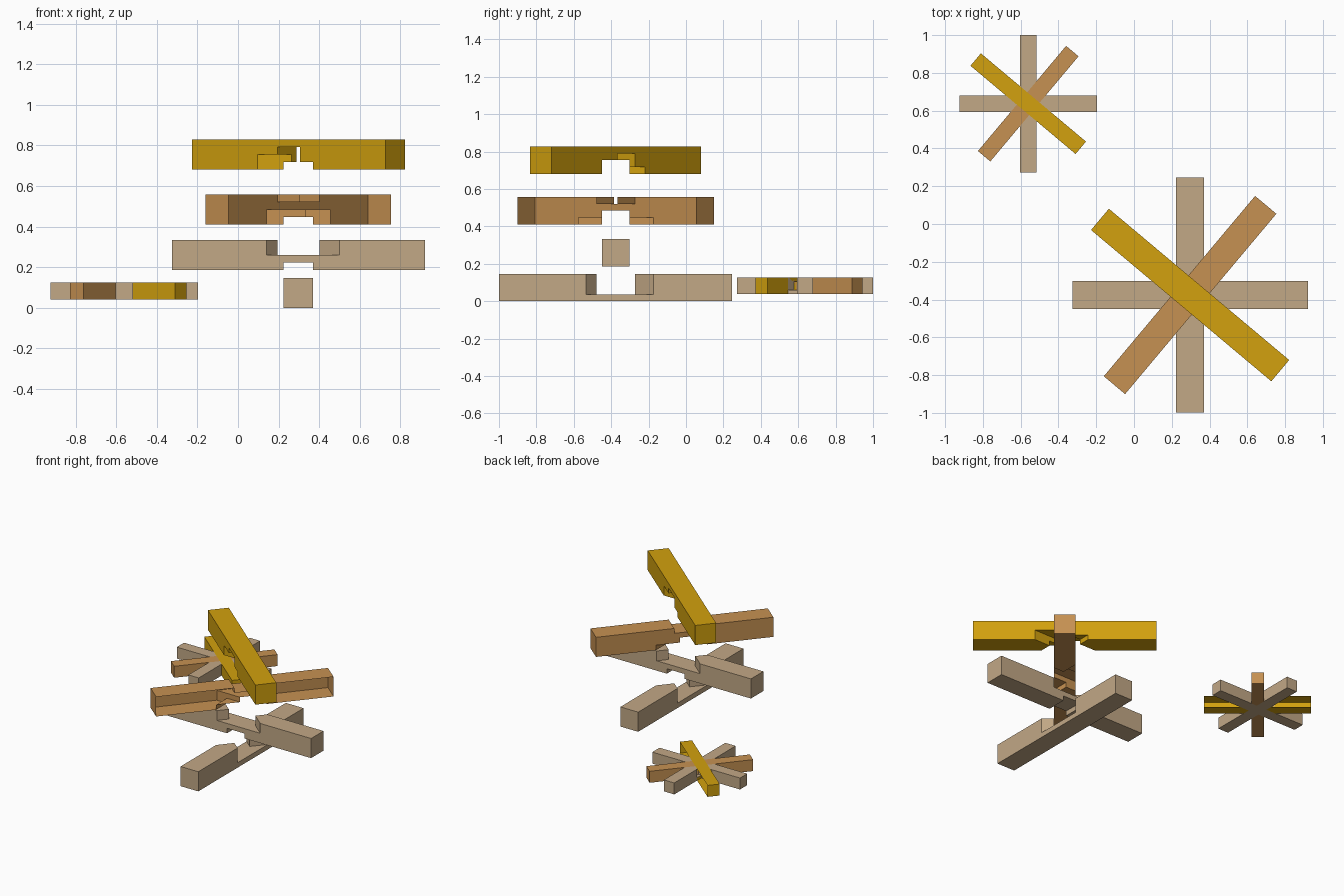
import bpy, bmesh, math
from mathutils import Matrix, Vector

if "Cube" in bpy.data.objects:
    bpy.data.objects.remove(bpy.data.objects["Cube"], do_unlink=True)

LENGTH, WIDTH = 1.246, 0.147
LAYER = WIDTH / 4
ANGLES = [math.radians(a) for a in (90, 0, 50, -40)]


def make_material(name, rgb):
    linear = [((c / 255 + 0.055) / 1.055) ** 2.4 for c in rgb] + [1]
    mat = bpy.data.materials.new(name)
    mat.use_nodes = True
    mat.diffuse_color = linear
    bsdf = mat.node_tree.nodes["Principled BSDF"]
    bsdf.inputs["Base Color"].default_value = linear
    bsdf.inputs["Roughness"].default_value = 0.8
    return mat


tan = make_material("tan wood", (194, 168, 134))
brown = make_material("brown wood", (198, 145, 82))
gold = make_material("golden wood", (210, 161, 14))
MATERIALS = [tan, tan, brown, gold]
NAMES = ["bottom_beam", "cross_beam", "brown_diagonal_beam", "golden_diagonal_beam"]


def box(name, length, low, high, angle=0):
    """Bar of the standard width, turned about z, spanning low to high."""
    bm = bmesh.new()
    bmesh.ops.create_cube(bm, size=1)
    place = (Matrix.Translation((0, 0, (low + high) / 2))
             @ Matrix.Rotation(angle, 4, "Z")
             @ Matrix.Diagonal((length, WIDTH, high - low, 1)))
    bmesh.ops.transform(bm, matrix=place, verts=bm.verts)
    mesh = bpy.data.meshes.new(name)
    bm.to_mesh(mesh)
    bm.free()
    obj = bpy.data.objects.new(name, mesh)
    bpy.context.scene.collection.objects.link(obj)
    return obj


def notched_beam(i, prefix, location, scale, open_side=0):
    """Beam i, with halving notches where the other three beams cross it."""
    beam = box(prefix + NAMES[i], LENGTH, 0, WIDTH)
    beam.data.materials.append(MATERIALS[i])
    cutters = []
    for j in range(4):
        if j == i:
            continue
        # Lower beams cut from underneath, higher ones from the top
        low, high = (-0.1, (j + 1) * LAYER) if j < i else ((i + 1) * LAYER, 0.3)
        cutter = box("notch_cutter", 1, low, high, ANGLES[j] - ANGLES[i])
        cutter.hide_render = True
        mod = beam.modifiers.new("notch", "BOOLEAN")
        mod.operation = "DIFFERENCE"
        mod.solver = "EXACT"
        mod.object = cutter
        cutters.append(cutter)

    # Apply the cuts and discard the cutters
    graph = bpy.context.evaluated_depsgraph_get()
    graph.update()
    mesh = bpy.data.meshes.new_from_object(beam.evaluated_get(graph))
    beam.modifiers.clear()
    beam.data = mesh
    for cutter in cutters:
        bpy.data.objects.remove(cutter, do_unlink=True)

    # Leave one long side open where asked
    if open_side:
        bm = bmesh.new()
        bm.from_mesh(mesh)
        side = [f for f in bm.faces
                if all(v.co.y * open_side > WIDTH / 2 - 0.001 for v in f.verts)]
        bmesh.ops.delete(bm, geom=side, context="FACES")
        bm.to_mesh(mesh)
        bm.free()

    beam.location = location
    beam.rotation_euler.z = ANGLES[i]
    beam.scale = (scale,) * 3


# Large beams, lifted apart
for i, height in enumerate((0, 0.186, 0.411, 0.681)):
    notched_beam(i, "", Vector((0.297, -0.376, height)), 1, -1 if i == 2 else 0)

# Small assembled joint
for i in range(4):
    notched_beam(i, "small_", Vector((-0.56, 0.637, 0.04)), 0.583, 1 if i == 3 else 0)
